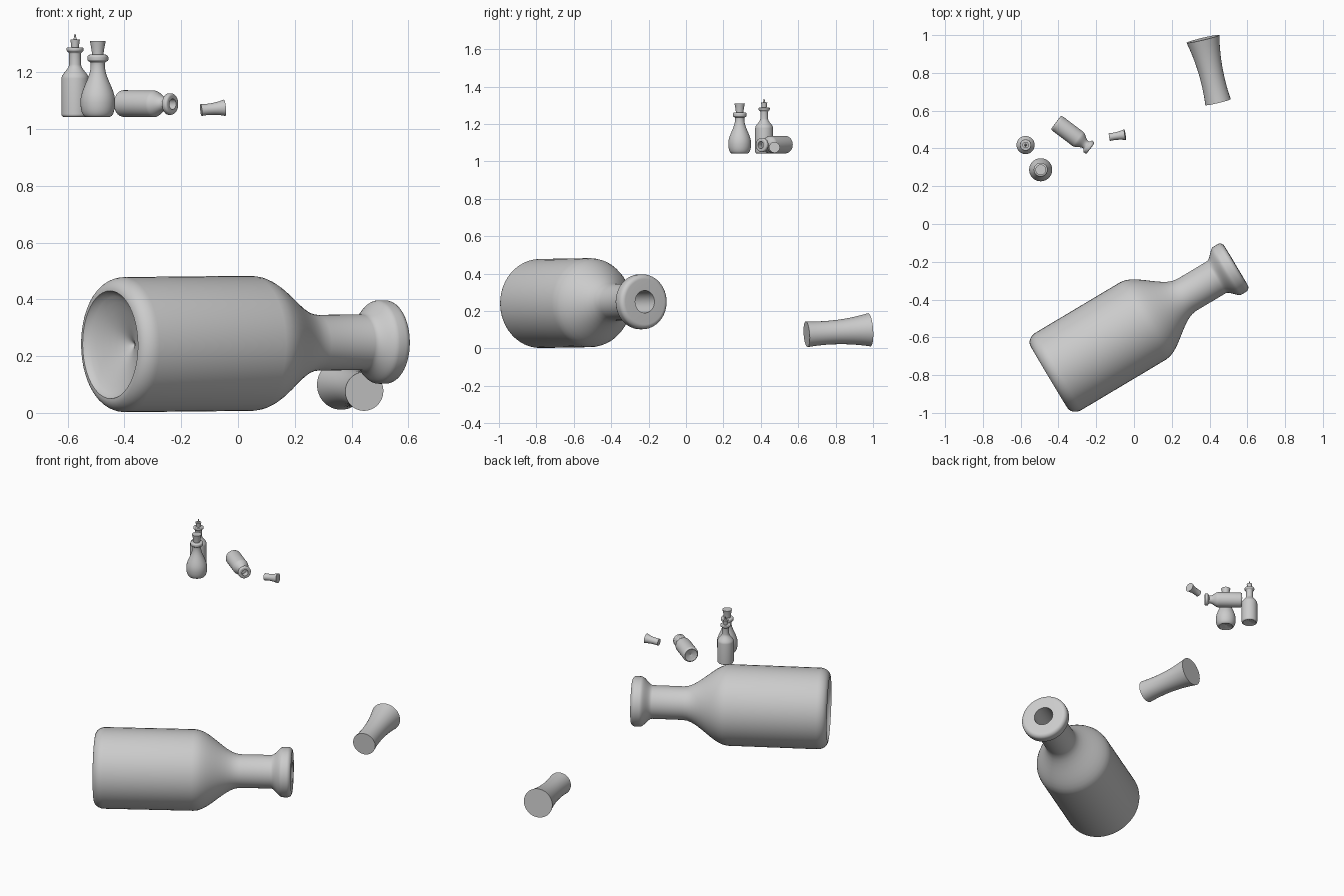
import bpy, bmesh
from math import radians, cos, sin, pi
from mathutils import Vector

default_cube = bpy.data.objects.get("Cube")
if default_cube:
    bpy.data.objects.remove(default_cube, do_unlink=True)

colour = (0.6, 0.6, 0.6, 1)
grey = bpy.data.materials.new("plain_grey")
grey.use_nodes = True
grey.diffuse_color = colour
grey.node_tree.nodes["Principled BSDF"].inputs["Base Color"].default_value = colour

STEPS = [step / 10 for step in range(11)]


def s_curve(start, end):
    """Profile points easing in radius from one (radius, height) to another."""
    (r, h), (next_r, next_h) = start, end
    return [(r + (next_r - r) * t * t * (3 - 2 * t), h + (next_h - h) * t) for t in STEPS]


def quarter_round(start, end):
    """Quarter ellipse leaving the start flat and reaching the end upright."""
    (r, h), (next_r, next_h) = start, end
    return [(r + (next_r - r) * sin(t * pi / 2), h + (next_h - h) * (1 - cos(t * pi / 2)))
            for t in STEPS]


def lathe(name, profile, start, end, sides=48):
    """Turn a (radius, height) profile about the line from start to end."""
    bm = bmesh.new()
    rings = []
    for radius, height in profile:
        if radius < 1e-5:
            rings.append([bm.verts.new((0, 0, height))] * sides)
        else:
            angles = [2 * pi * i / sides for i in range(sides)]
            rings.append([bm.verts.new((radius * cos(a), radius * sin(a), height))
                          for a in angles])
    for low, high in zip(rings, rings[1:]):
        for i in range(sides):
            j = (i + 1) % sides
            corners = list(dict.fromkeys((low[i], low[j], high[j], high[i])))
            if len(corners) > 2:
                bm.faces.new(corners)
    bmesh.ops.remove_doubles(bm, verts=bm.verts, dist=1e-5)
    bmesh.ops.recalc_face_normals(bm, faces=bm.faces)
    mesh = bpy.data.meshes.new(name)
    bm.to_mesh(mesh)
    bm.free()
    mesh.materials.append(grey)
    ob = bpy.data.objects.new(name, mesh)
    bpy.context.collection.objects.link(ob)
    ob.location = start
    ob.rotation_euler = (Vector(end) - Vector(start)).to_track_quat('Z', 'Y').to_euler()
    bpy.ops.object.select_all(action='DESELECT')
    ob.select_set(True)
    bpy.context.view_layer.objects.active = ob
    bpy.ops.object.shade_smooth_by_angle(angle=radians(40))


def bottle(name, start, end, foot, body, neck, lip, hole, base_height, punt,
           shoulder, neck_base, flare, rim):
    """Hollow-based bottle; heights are measured along the axis from the foot."""
    length = (Vector(end) - Vector(start)).length
    edge = (length - rim) / 2
    profile = s_curve((0, punt), (foot, 0))
    profile += quarter_round((foot, 0), (body, base_height))
    profile += s_curve((body, shoulder), (neck, neck_base))
    profile += s_curve((neck, flare), (lip, rim))
    # Rounded outer edge of the mouth, then the bore down the neck
    profile += reversed(quarter_round((lip - edge, length), (lip, length - edge)))
    profile += [(hole, length), (hole, neck_base), (0, neck_base)]
    lathe(name, profile, start, end)


def cork(name, start, end, narrow, wide, pinch=0.2):
    """Stopper with flat ends and a pinched waist."""
    length = (Vector(end) - Vector(start)).length
    side = [(narrow + (wide - narrow) * t - pinch * narrow * 4 * t * (1 - t), length * t)
            for t in STEPS]
    lathe(name, [(0, 0)] + side + [(0, length)], start, end)


def upright(centre, low, high):
    """Start and end of a vertical axis."""
    return {"start": (*centre, low), "end": (*centre, high)}


# Large bottle lying on its side
bottle("large_bottle", start=(-0.45, -0.81, 0.24), end=(0.54, -0.22, 0.25),
       foot=0.19, body=0.238, neck=0.098, lip=0.147, hole=0.06,
       base_height=0.06, punt=0.11, shoulder=0.58, neck_base=0.85,
       flare=1.03, rim=1.1)

# Large cork on the ground
cork("large_cork", start=(0.445, 0.645, 0.076), end=(0.365, 0.98, 0.1),
     narrow=0.069, wide=0.089)

# Tall straight bottle with its stopper and spout
tall_centre, shelf = (-0.574, 0.418), 1.043
bottle("tall_bottle", **upright(tall_centre, shelf, 1.288),
       foot=0.04, body=0.048, neck=0.021, lip=0.03, hole=0.013,
       base_height=0.01, punt=0.012, shoulder=0.135, neck_base=0.185,
       flare=0.223, rim=0.235)
cork("tall_bottle_stopper", **upright(tall_centre, 1.26, 1.315),
     narrow=0.012, wide=0.017, pinch=0.1)
cork("tall_bottle_spout", **upright(tall_centre, 1.315, 1.333),
     narrow=0.007, wide=0.003)

# Pear-shaped bottle with its cork
pear_centre = (-0.494, 0.287)
bottle("pear_bottle", **upright(pear_centre, shelf, 1.262),
       foot=0.042, body=0.061, neck=0.025, lip=0.037, hole=0.02,
       base_height=0.05, punt=0.014, shoulder=0.055, neck_base=0.18,
       flare=0.19, rim=0.2)
cork("pear_bottle_cork", **upright(pear_centre, 1.235, 1.31),
     narrow=0.018, wide=0.028, pinch=0.1)

# Small bottle lying on its side
bottle("small_lying_bottle", start=(-0.413, 0.538, 1.09), end=(-0.23, 0.4, 1.088),
       foot=0.038, body=0.047, neck=0.024, lip=0.038, hole=0.019,
       base_height=0.015, punt=0.014, shoulder=0.145, neck_base=0.195,
       flare=0.2, rim=0.212)

# Small cork beside it
cork("small_cork", start=(-0.13, 0.46, 1.067), end=(-0.047, 0.473, 1.075),
     narrow=0.021, wide=0.029)
